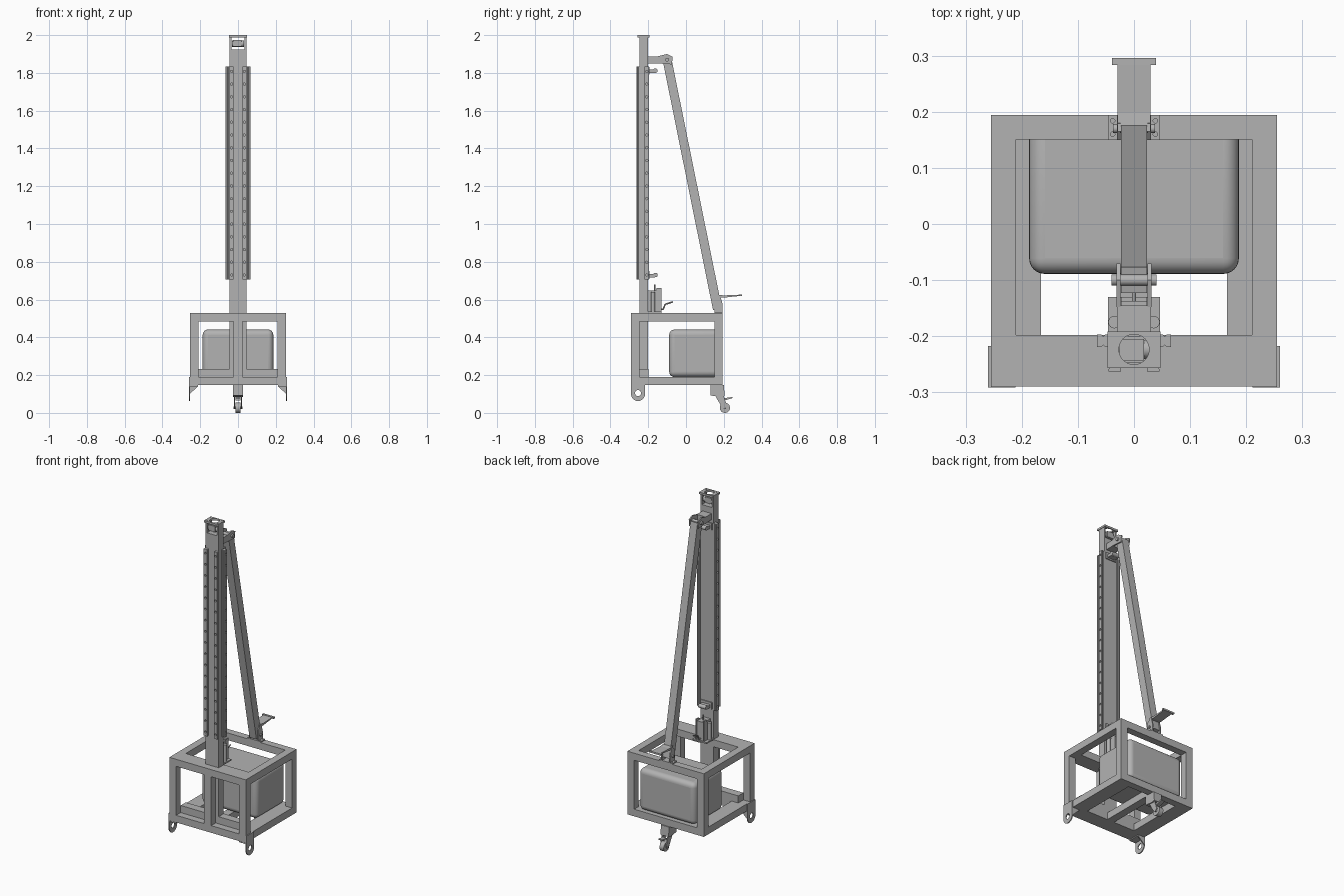
import bpy, bmesh, math
from mathutils import Vector, Matrix

if "Cube" in bpy.data.objects:
    bpy.data.objects.remove(bpy.data.objects["Cube"], do_unlink=True)

steel = bpy.data.materials.new("steel_grey")
steel.use_nodes = True
steel.diffuse_color = (0.45, 0.45, 0.45, 1)
steel.node_tree.nodes["Principled BSDF"].inputs["Base Color"].default_value = (0.45, 0.45, 0.45, 1)


def finish(name, bm):
    bmesh.ops.recalc_face_normals(bm, faces=bm.faces)
    me = bpy.data.meshes.new(name)
    bm.to_mesh(me)
    bm.free()
    me.materials.append(steel)
    ob = bpy.data.objects.new(name, me)
    bpy.context.collection.objects.link(ob)
    return ob


def box(name, x, y, z):
    """Box from (min, max) ranges."""
    bm = bmesh.new()
    bmesh.ops.create_cube(bm, size=1)
    for v in bm.verts:
        v.co = [r[0] if c < 0 else r[1] for c, r in zip(v.co, (x, y, z))]
    return finish(name, bm)


def prism(name, pts, lo, hi, axis):
    """Extrude a profile: (y, z) along x, (x, z) along y or (x, y) along z."""
    bm = bmesh.new()
    verts = []
    for p in pts:
        c = list(p)
        c.insert("xyz".index(axis), lo)
        verts.append(bm.verts.new(c))
    face = bm.faces.new(verts)
    new = bmesh.ops.extrude_face_region(bm, geom=[face])["geom"]
    shift = Vector([hi - lo if a == axis else 0 for a in "xyz"])
    bmesh.ops.translate(bm, vec=shift, verts=[v for v in new if isinstance(v, bmesh.types.BMVert)])
    return finish(name, bm)


TURN = {"x": Matrix.Rotation(math.pi / 2, 4, "Y"), "y": Matrix.Rotation(math.pi / 2, 4, "X"),
        "z": Matrix.Identity(4)}


def rods(name, centres, radius, length, axis, sides=24):
    bm = bmesh.new()
    for c in centres:
        bmesh.ops.create_cone(bm, cap_ends=True, segments=sides, radius1=radius, radius2=radius,
                              depth=length, matrix=Matrix.Translation(c) @ TURN[axis])
    return finish(name, bm)


def cut(ob, cutter):
    mod = ob.modifiers.new("holes", "BOOLEAN")
    mod.operation = "DIFFERENCE"
    mod.solver = "EXACT"
    mod.object = cutter
    cutter.hide_render = True
    cutter.hide_viewport = True
    cutter.hide_set(True)


def smooth(ob):
    bpy.ops.object.select_all(action="DESELECT")
    ob.select_set(True)
    bpy.context.view_layer.objects.active = ob
    bpy.ops.object.shade_smooth_by_angle(angle=math.radians(40))


def span(s, a, b):
    return tuple(sorted((s * a, s * b)))


OUT, INN, T = 0.255, 0.21, 0.043
FRONT, BACK, LOW, TOP = -0.29, 0.194, 0.147, 0.528
SIDES = (("left", 1), ("right", -1))

# Base frame
box("front_top_bar", (-OUT, OUT), (FRONT, -0.198), (TOP - T, TOP))
box("back_top_bar", (-OUT, OUT), (BACK - T, BACK), (TOP - T, TOP))
box("front_bottom_bar", (-OUT, OUT), (FRONT, -0.198), (LOW, LOW + T))
box("back_bottom_bar", (-OUT, OUT), (BACK - T, BACK), (LOW, LOW + T))
box("mast_support_bar", (-INN, INN), (-0.247, -0.198), (LOW + T, LOW + 2 * T))
box("centre_bottom_rail", (-0.024, 0.024), (-0.198, BACK - T), (LOW, LOW + T))
box("front_middle_post", (-0.024, 0.024), (FRONT, -0.247), (LOW + T, TOP - T))
for side, s in SIDES:
    box(side + "_top_rail", span(s, INN, OUT), (-0.198, BACK - T), (TOP - T, TOP))
    box(side + "_bottom_rail", span(s, 0.166, OUT), (-0.198, BACK - T), (LOW, LOW + T))
    box(side + "_front_post", span(s, INN, OUT), (FRONT, -0.247), (LOW + T, TOP - T))
    box(side + "_back_post", span(s, INN, OUT), (BACK - T, BACK), (LOW + T, TOP - T))

    # Front foot: rounded wheel plate with a gusset
    arc = [(-0.254 + 0.037 * math.cos(a), 0.1 + 0.037 * math.sin(a))
           for a in (math.pi + i * math.pi / 12 for i in range(13))]
    foot = prism(side + "_foot_plate", arc + [(-0.217, 0.19), (-0.291, 0.19)],
                 *span(s, 0.254, 0.26), "x")
    cut(foot, rods(side + "_foot_hole_cutter", [(s * 0.257, -0.254, 0.105)], 0.016, 0.03, "x"))
    prism(side + "_foot_gusset", [(s * 0.255, LOW), (s * 0.212, LOW), (s * 0.212, LOW - 0.006),
                                  (s * 0.255, 0.1)], -0.222, -0.216, "y")
    box(side + "_foot_top", span(s, 0.211, 0.255), (-0.291, -0.217), (LOW - 0.006, LOW))

# Rounded tank
tank = box("tank", (-0.187, 0.187), (-0.089, 0.186), (0.19, 0.441))
bevel = tank.modifiers.new("round", "BEVEL")
bevel.width, bevel.segments = 0.028, 6
smooth(tank)

# Mast with open head
MF, MB, MW = -0.247, -0.2, 0.044
box("mast", (-MW, MW), (MF, MB), (LOW + 2 * T, 1.925))
for side, s in SIDES:
    box(side + "_head_wall", span(s, 0.034, MW), (MF, MB), (1.925, 1.99))
cap = box("mast_cap", (-0.047, 0.047), (-0.257, -0.192), (1.988, 2.0))
cut(cap, rods("cap_hole_cutter", [(0, -0.2235, 1.994)], 0.027, 0.05, "z"))
rods("cap_bolts", [(x, y, 1.9985) for x in (-0.038, 0.038) for y in (-0.247, -0.202)],
     0.005, 0.006, "z", 12)
box("head_pulley_housing", (-0.026, 0.018), (-0.243, -0.205), (1.94, 1.975))
smooth(rods("head_pulley", [(0, -0.2235, 1.955)], 0.017, 0.066, "x"))

# Guide rails with counterbored holes, front and outer faces
R0, R1 = 0.705, 1.833
SECTION = [(-0.011, 0), (-0.011, 0.005), (-0.008, 0.008), (-0.011, 0.011), (-0.011, 0.016),
           (0.011, 0.016), (0.011, 0.011), (0.008, 0.008), (0.011, 0.005), (0.011, 0)]
heights = [R0 + 0.025 + i * (R1 - R0 - 0.05) / 16 for i in range(17)]
for side, s in SIDES:
    rail = prism(side + "_front_guide", [(s * 0.034 + u, MF - v) for u, v in SECTION], R0, R1, "z")
    cut(rail, rods(side + "_front_bore_cutter", [(s * 0.034, MF - 0.016, h) for h in heights],
                   0.006, 0.018, "y", 12))
    rail = prism(side + "_outer_guide", [(s * (MW + v * 1.35), -0.208 + u) for u, v in SECTION],
                 R0, R1, "z")
    cut(rail, rods(side + "_outer_bore_cutter", [(s * (MW + 0.022), -0.208, h) for h in heights],
                   0.006, 0.018, "x", 12))

# Limit brackets behind the mast
for label, z in (("upper", 1.812), ("lower", 0.73)):
    box(label + "_limit_plate", (-0.036, 0.036), (MB, -0.194), (z - 0.02, z + 0.02))
    box(label + "_limit_arm", (-0.026, 0.026), (-0.194, -0.165), (z - 0.012, z + 0.006))
    smooth(rods(label + "_limit_roller", [(0, -0.162, z)], 0.012, 0.05, "x"))

# Diagonal brace
prism("diagonal_brace", [(0.143, 0.545), (0.19, 0.555), (-0.077, 1.875), (-0.123, 1.865)],
      -0.023, 0.023, "x")

# Upper brace joint
box("upper_joint_block", (-0.03, 0.03), (MB, -0.145), (1.85, 1.888))
for side, s in SIDES:
    prism(side + "_upper_joint_ear", [(-0.148, 1.85), (-0.075, 1.845), (-0.07, 1.885),
                                      (-0.1, 1.9), (-0.148, 1.888)], *span(s, 0.024, 0.031), "x")
smooth(rods("upper_joint_pin", [(0, -0.1, 1.87)], 0.01, 0.08, "x"))

# Lower brace joint and pedal
base = box("lower_joint_plate", (-0.046, 0.046), (0.15, 0.194), (TOP, TOP + 0.006))
cut(base, rods("joint_hole_cutter", [(x, y, TOP + 0.004) for x in (-0.038, 0.038)
                                     for y in (0.16, 0.184)], 0.004, 0.01, "z", 12))
for side, s in SIDES:
    prism(side + "_lower_joint_ear", [(0.15, TOP), (0.194, TOP), (0.194, 0.575), (0.18, 0.625),
                                      (0.15, 0.6)], *span(s, 0.024, 0.03), "x")
smooth(rods("lower_joint_pin", [(0, 0.17, 0.565)], 0.008, 0.075, "x"))
prism("pedal", [(0.165, 0.612), (0.2, 0.61), (0.292, 0.62), (0.292, 0.626), (0.2, 0.622),
                (0.165, 0.626)], -0.029, 0.029, "x")
box("pedal_lip", (-0.039, 0.039), (0.283, 0.296), (0.618, 0.628))

# Winch behind the mast foot
box("winch_base", (-0.046, 0.046), (MB, -0.13), (TOP, TOP + 0.008))
box("winch_body", (-0.022, 0.022), (MB, -0.137), (TOP, 0.648))
for side, s in SIDES:
    prism(side + "_winch_cheek", [(MB, TOP), (-0.13, TOP), (-0.13, 0.66), (-0.155, 0.66),
                                  (MB, 0.56)], *span(s, 0.022, 0.028), "x")
    smooth(rods(side + "_winch_cylinder", [(s * 0.035, -0.175, 0.585)], 0.011, 0.11, "z"))
rods("winch_spindle", [(0, -0.165, 0.66)], 0.004, 0.04, "z", 12)
curve = bpy.data.curves.new("winch_cable", "CURVE")
curve.dimensions = "3D"
curve.bevel_depth = 0.004
spline = curve.splines.new("NURBS")
spline.use_endpoint_u = True
path = [(-0.14, 0.545), (-0.12, 0.55), (-0.11, 0.575), (-0.07, 0.588)]
spline.points.add(len(path) - 1)
for p, (y, z) in zip(spline.points, path):
    p.co = (0, y, z, 1)
curve.materials.append(steel)
bpy.context.collection.objects.link(bpy.data.objects.new("winch_cable", curve))

# Rear caster
prism("caster_mount", [(0.13, LOW), (0.2, LOW), (0.205, 0.09), (0.185, 0.085), (0.13, 0.092)],
      -0.027, 0.027, "x")
for side, s in SIDES:
    prism(side + "_caster_fork", [(0.155, 0.09), (0.2, 0.09), (0.218, 0.035), (0.205, 0.02),
                                  (0.19, 0.03)], *span(s, 0.016, 0.021), "x")
smooth(rods("caster_wheel", [(0, 0.206, 0.027)], 0.027, 0.028, "x", 32))
rods("caster_axle", [(0, 0.206, 0.027)], 0.007, 0.046, "x", 12)
prism("caster_brake", [(0.2, 0.065), (0.246, 0.078), (0.246, 0.084), (0.2, 0.078)],
      -0.013, 0.013, "x")
